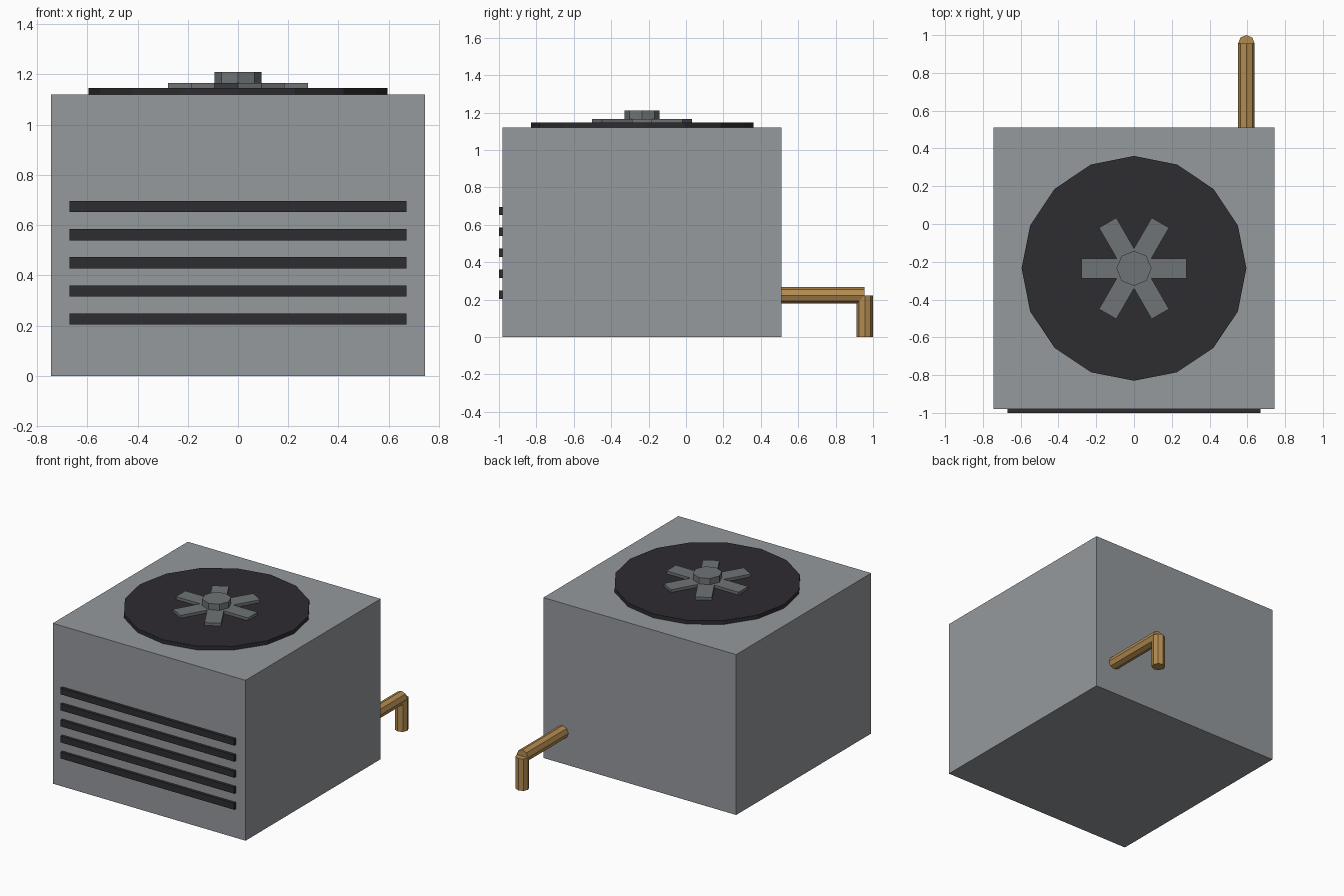
import bpy
from math import radians

if "Cube" in bpy.data.objects:
    bpy.data.objects.remove(bpy.data.objects["Cube"])


def material(name, rgb):
    m = bpy.data.materials.new(name)
    m.diffuse_color = (*rgb, 1)
    m.use_nodes = True
    m.node_tree.nodes["Principled BSDF"].inputs["Base Color"].default_value = m.diffuse_color
    return m


def finish(name, mat):
    ob = bpy.context.object
    ob.name = name
    bpy.ops.object.transform_apply(location=False, rotation=True, scale=True)
    if mat:
        ob.data.materials.append(mat)
    return ob


def box(name, centre, size, mat=None, turn=0):
    bpy.ops.mesh.primitive_cube_add(size=1, location=centre, rotation=(0, 0, turn))
    bpy.context.object.scale = size
    return finish(name, mat)


def cylinder(name, centre, radius, depth, sides, mat=None, rot=(0, 0, 0)):
    bpy.ops.mesh.primitive_cylinder_add(vertices=sides, radius=radius, depth=depth,
                                        location=centre, rotation=rot)
    return finish(name, mat)


grey = material("casing_grey", (0.30, 0.32, 0.34))
dark = material("dark_plastic", (0.027, 0.025, 0.03))
metal = material("fan_grey", (0.16, 0.175, 0.18))
copper = material("copper", (0.45, 0.26, 0.08))

FAN_Y = -0.235

# Casing
box("casing", (0, -0.235, 0.56), (1.49, 1.49, 1.12), grey)

# Front vent slats
for i in range(5):
    box(f"vent_slat_{i + 1}", (0, -0.985, 0.226 + 0.112 * i), (1.342, 0.03, 0.045), dark)

# Fan: disc, three crossing bars forming six blades, hub
cylinder("fan_disc", (0, FAN_Y, 1.132), 0.595, 0.03, 16, dark)
for i in range(3):
    box(f"fan_blade_pair_{i + 1}", (0, FAN_Y, 1.156), (0.558, 0.106, 0.021),
        metal, radians(60 * i))
cylinder("fan_hub", (0, FAN_Y, 1.178), 0.093, 0.064, 8, metal)

# Rear pipe with a downward elbow
cylinder("pipe_horizontal", (0.595, 0.728, 0.223), 0.044, 0.455, 8, copper,
         (radians(90), 0, 0))
cylinder("pipe_drop", (0.595, 0.956, 0.1115), 0.044, 0.223, 8, copper)
